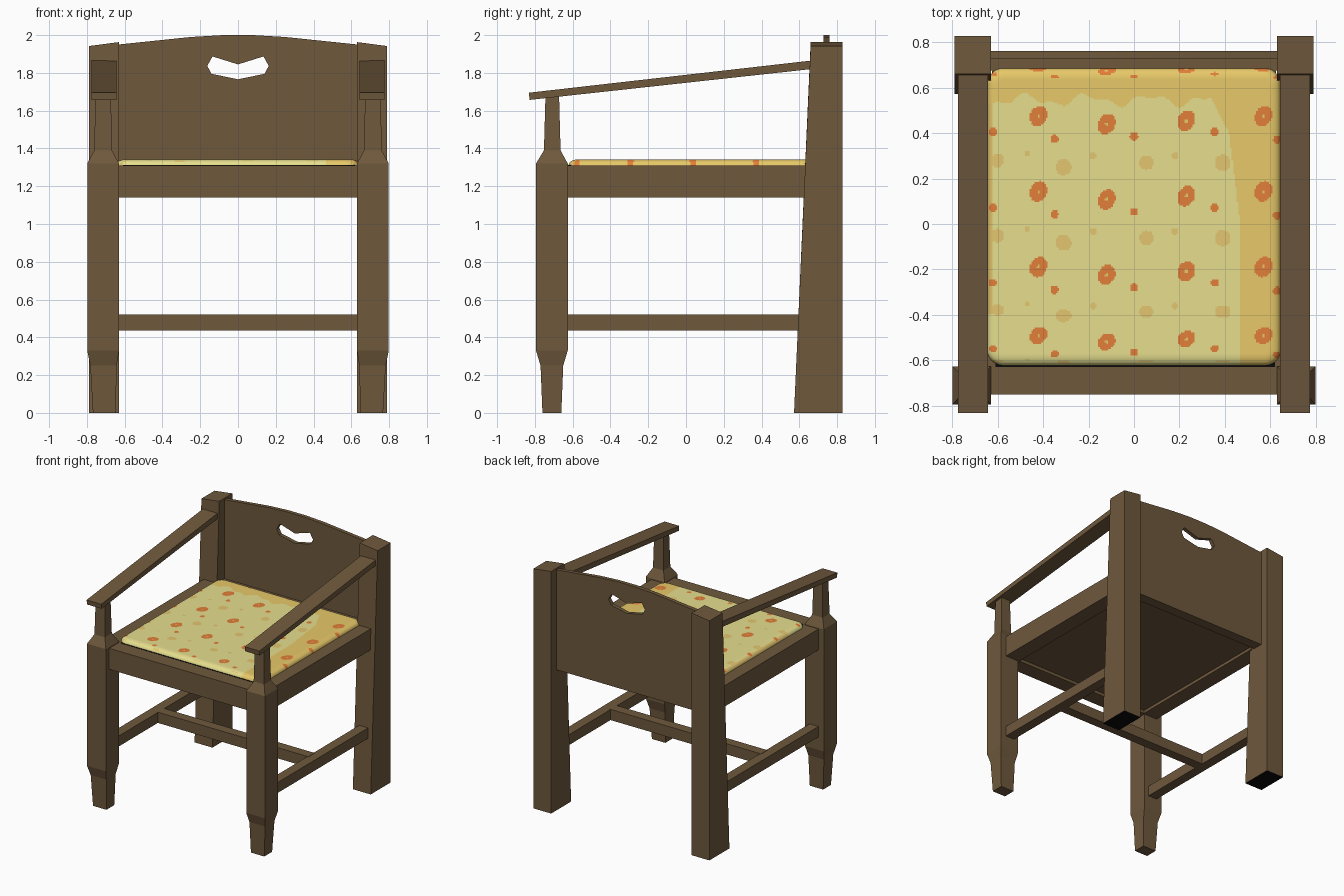
import bpy, bmesh, math
from mathutils import Vector

if "Cube" in bpy.data.objects:
    bpy.data.objects.remove(bpy.data.objects["Cube"])


def material(name, rgb):
    m = bpy.data.materials.new(name)
    m.diffuse_color = (*rgb, 1)
    m.use_nodes = True
    m.node_tree.nodes["Principled BSDF"].inputs["Base Color"].default_value = m.diffuse_color
    return m


WOOD = material("brown wood", (0.158, 0.099, 0.046))
PALE = material("pale yellow fabric", (0.79, 0.73, 0.27))
GOLD = material("gold fabric", (0.80, 0.58, 0.14))
ORANGE = material("orange fabric", (0.76, 0.21, 0.04))
SOFT = material("soft gold fabric", (0.77, 0.56, 0.16))
BLACK = material("black", (0.003, 0.003, 0.003))


def finish(name, bm, mats=(WOOD,)):
    bmesh.ops.recalc_face_normals(bm, faces=bm.faces)
    me = bpy.data.meshes.new(name)
    bm.to_mesh(me)
    bm.free()
    for m in mats:
        me.materials.append(m)
    ob = bpy.data.objects.new(name, me)
    bpy.context.collection.objects.link(ob)
    return ob


def loft(name, rings, mats=(WOOD,)):
    """Join four-cornered rings into a closed solid."""
    bm = bmesh.new()
    vs = [[bm.verts.new(p) for p in r] for r in rings]
    for a, b in zip(vs, vs[1:]):
        for i in range(4):
            j = (i + 1) % 4
            bm.faces.new((a[i], a[j], b[j], b[i]))
    bottom = bm.faces.new(vs[0])
    bottom.material_index = len(mats) - 1
    bm.faces.new(vs[-1])
    return finish(name, bm, mats)


def rect(x0, x1, y0, y1, z):
    return [(x0, y0, z), (x1, y0, z), (x1, y1, z), (x0, y1, z)]


def box(name, x0, x1, y0, y1, z0, z1, mats=(WOOD,)):
    return loft(name, [rect(x0, x1, y0, y1, z0), rect(x0, x1, y0, y1, z1)], mats)


for s, side in ((-1, "left"), (1, "right")):
    # front leg: tapered foot, square shaft, slim arm support
    rings = []
    for cx, cy, hx, hy, z in ((.708, -.71, .06, .05, 0), (.712, -.71, .07, .06, .25),
                              (.714, -.71, .084, .084, .33), (.714, -.71, .084, .084, 1.32),
                              (.714, -.708, .047, .044, 1.39), (.714, -.708, .041, .036, 1.68)):
        rings.append(rect(s * cx - hx, s * cx + hx, cy - hy, cy + hy, z))
    loft(side + "_front_leg", rings)
    # back post: leaning front face, sloped top, black underside
    xi, xo = s * .63, s * .79
    loft(side + "_back_post", [
        [(xi, .572, 0), (xo, .572, 0), (xo, .828, 0), (xi, .828, 0)],
        [(xi, .66, 1.963), (xo, .66, 1.942), (xo, .828, 1.942), (xi, .828, 1.963)]],
        (WOOD, BLACK))
    # sloping arm
    xi, xo = s * .643, s * .775
    loft(side + "_arm", [
        [(xi, -.828, 1.657), (xo, -.828, 1.657), (xo, -.832, 1.695), (xi, -.832, 1.695)],
        [(xi, .68, 1.822), (xo, .68, 1.822), (xo, .68, 1.867), (xi, .68, 1.867)]])
    # rails between front and back legs
    box(side + "_seat_rail", *sorted((s * .62, s * .75)), -.64, .65, 1.14, 1.31)
    box(side + "_stretcher", *sorted((s * .67, s * .75)), -.64, .62, .435, .52)

box("front_seat_rail", -.64, .64, -.75, -.62, 1.14, 1.31)
box("back_seat_rail", -.64, .64, .675, .76, 1.14, 1.31)
box("cross_stretcher", -.68, .68, -.07, .01, .435, .522)
box("seat_board", -.625, .625, -.625, .68, 1.165, 1.305)
# dark gap along the front of the cushion
box("cushion_gap", -.61, .62, -.629, -.61, 1.306, 1.312, (BLACK,))

# back panel: thin upright arched board with a cut-out hand hole
outline = [(-.635, 1.3), (.635, 1.3), (.635, 1.95), (.25, 1.99), (.08, 2), (-.08, 2),
           (-.25, 1.99), (-.635, 1.95)]
hole = [(-.135, 1.887), (-.163, 1.837), (-.14, 1.795), (0, 1.766), (.14, 1.795),
        (.163, 1.837), (.135, 1.887), (0, 1.845)]
bm = bmesh.new()
edges = []
for loop in (outline, hole):
    vs = [bm.verts.new((x, .728, z)) for x, z in loop]
    edges += [bm.edges.new((vs[i], vs[(i + 1) % len(vs)])) for i in range(len(vs))]
bmesh.ops.triangle_fill(bm, use_beauty=True, edges=edges, normal=(0, -1, 0))
ext = bmesh.ops.extrude_face_region(bm, geom=bm.faces[:], use_keep_orig=True)
bmesh.ops.translate(bm, vec=(0, .032, 0),
                    verts=[g for g in ext["geom"] if isinstance(g, bmesh.types.BMVert)])
finish("back_panel", bm)

# cushion: fine rounded grid, coloured by a repeating spot pattern
X0, X1, Y0, Y1, R, N = -.645, .645, -.622, .685, .07, 180
BIG = ((-.42, .475), (-.12, .44), (.23, .455), (.57, .475))
SMALL = ((-.62, .405), (-.35, .375), (0, .385), (.355, .405), (.63, .37))
GOLDS = ((-.6, .28, .03), (-.31, .25, .035), (-.18, .3, .015), (.055, .27, .032),
         (.18, .3, .015), (.39, .27, .035), (-.47, .31, .012))


def fabric(x, y):
    t = y  # the pattern is squeezed towards the front and back edges
    if y < -.35:
        t -= .22 * (-.35 - y)
    if y < -.59:
        t -= 4.5 * (-.59 - y)
    if y > .6:
        t += 1.3 * (y - .6)
    rows = [t + .332 * k for k in range(-1, 5)]
    for yy in rows:
        for cx, cy in BIG:
            u, v = x - cx, yy - cy
            d = math.hypot((u - .15 * v) / .038, v / .045)
            if d < .17:
                return 1
            if d < 1:
                return 2
        if any(math.hypot(x - cx, yy - cy) < .018 for cx, cy in SMALL):
            return 2
    wave = .02 * math.sin(23 * x) + .012 * math.sin(51 * x + 1)
    if y > .545 + wave or x > .467 - .12 * max(0, y) - .4 * max(0, y - .4):
        return 1
    if x < -.62 and y > -.4:
        return 3
    for yy in rows:
        if any(math.hypot(x - cx, yy - cy) < r for cx, cy, r in GOLDS):
            return 3
    return 0


def cushion_point(x, y):
    cx = min(max(x, X0 + R), X1 - R)
    cy = min(max(y, Y0 + R), Y1 - R)
    d = Vector((x - cx, y - cy))
    if d.x and d.y:  # squeeze the square corner into a round one
        d *= max(abs(d.x), abs(d.y)) / d.length
    inset = min(R - d.length, .05) / .05
    return (cx + d.x, cy + d.y, 1.312 + .03 * math.sqrt(max(0, 1 - (1 - inset) ** 2)))


bm = bmesh.new()
grid = [[bm.verts.new(cushion_point(X0 + (X1 - X0) * i / N, Y0 + (Y1 - Y0) * j / N))
         for j in range(N + 1)] for i in range(N + 1)]
for i in range(N):
    for j in range(N):
        f = bm.faces.new((grid[i][j], grid[i + 1][j], grid[i + 1][j + 1], grid[i][j + 1]))
        c = f.calc_center_median()
        f.material_index = fabric(c.x, c.y)
        f.smooth = True
# straight skirt down to the frame
rim = [e for e in bm.edges if e.is_boundary]
ext = bmesh.ops.extrude_edge_only(bm, edges=rim)
for g in ext["geom"]:
    if isinstance(g, bmesh.types.BMVert):
        g.co.z = 1.302
finish("seat_cushion", bm, (PALE, GOLD, ORANGE, SOFT))
